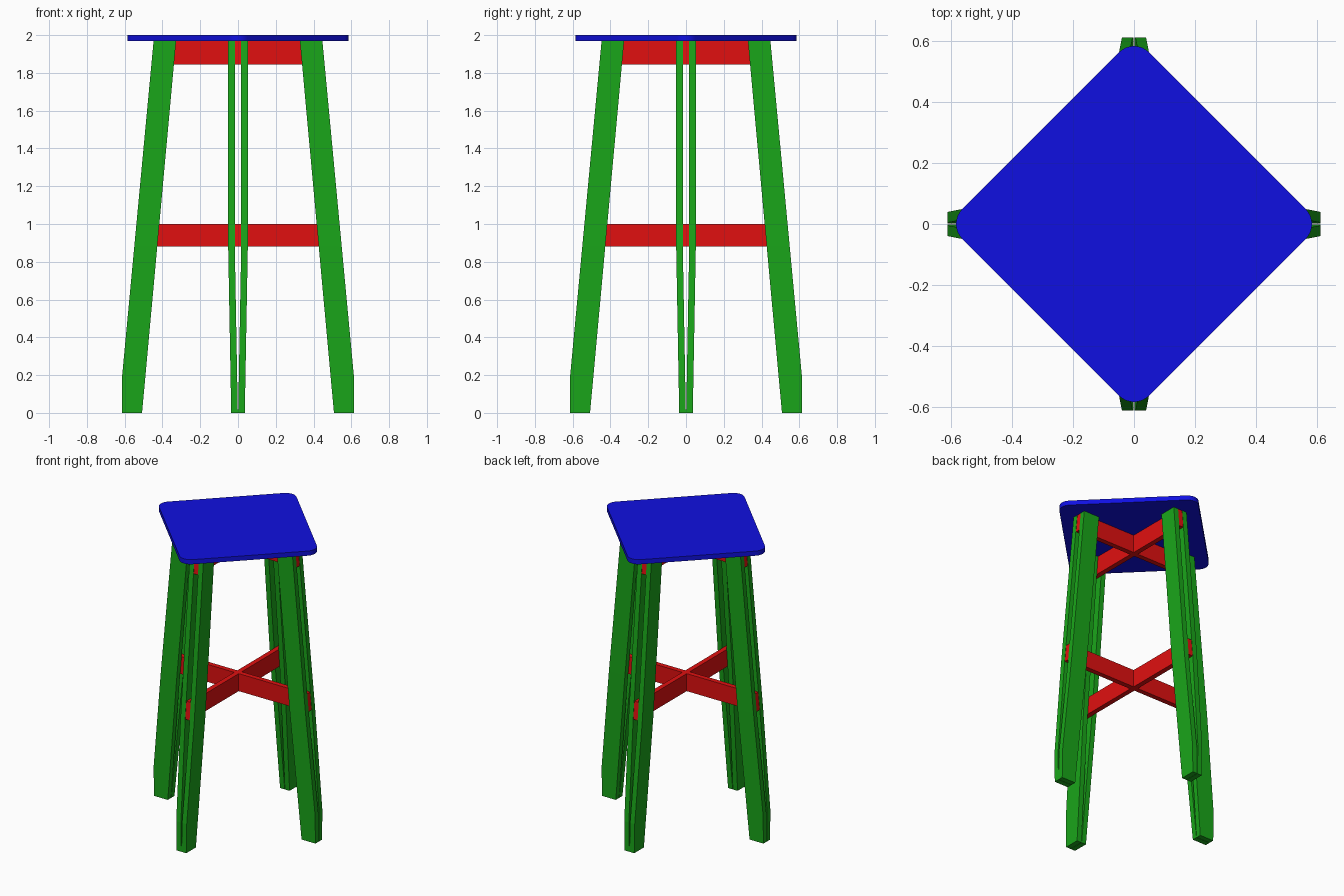
import bpy, bmesh
from math import cos, sin, pi, radians

if "Cube" in bpy.data.objects:
    bpy.data.objects.remove(bpy.data.objects["Cube"])

SEAT_Z = 1.968      # underside of the seat
GAP = 0.017         # half the rail thickness, also half the gap in a leg
PLANK = 0.035       # thickness of one leg plank


def material(name, rgb):
    m = bpy.data.materials.new(name)
    m.diffuse_color = (*rgb, 1)
    m.use_nodes = True
    m.node_tree.nodes["Principled BSDF"].inputs["Base Color"].default_value = m.diffuse_color
    return m


GREEN = material("green paint", (0.01, 0.38, 0.01))
RED = material("red paint", (0.75, 0.005, 0.005))
BLUE = material("blue paint", (0.005, 0.005, 0.75))


def loft(name, rings, mat):
    """Mesh skinned through rings of equal point count, capped at both ends."""
    bm = bmesh.new()
    loops = [[bm.verts.new(p) for p in ring] for ring in rings]
    n = len(loops[0])
    for a, b in zip(loops, loops[1:]):
        for i in range(n):
            j = (i + 1) % n
            bm.faces.new((a[i], a[j], b[j], b[i]))
    bm.faces.new(loops[0][::-1])
    bm.faces.new(loops[-1])
    bmesh.ops.recalc_face_normals(bm, faces=bm.faces)
    me = bpy.data.meshes.new(name)
    bm.to_mesh(me)
    bm.free()
    me.materials.append(mat)
    return me


def place(name, me, angle=0):
    ob = bpy.data.objects.new(name, me)
    ob.rotation_euler.z = radians(angle)
    bpy.context.collection.objects.link(ob)
    return ob


def inner(z):
    return 0.508 - 0.18 * z / SEAT_Z


def outer(z):
    return 0.613 - 0.166 * max(0, z - 0.2) / (SEAT_Z - 0.2)


# Legs: a pair of planks that close together towards the foot
rings = []
for z in (0, 0.2, 0.88, SEAT_Z):
    y = 0.001 + (GAP - 0.001) * min(1, z / 0.88)
    rings.append([(inner(z), y, z), (outer(z), y, z),
                  (outer(z), y + PLANK, z), (inner(z), y + PLANK, z)])
leg = loft("leg", rings, GREEN)
for name, angle in (("right_leg", 0), ("back_leg", 90), ("left_leg", 180), ("front_leg", 270)):
    ob = place(name, leg, angle)
    mirror = ob.modifiers.new("second plank", "MIRROR")
    mirror.use_axis = (False, True, False)


# Crossed rails, ends cut flush with the sloping legs
def rail(name, z0, z1, start):
    rings = []
    for z in (z0, z1):
        end = outer(z) - 0.002
        s = -end if start is None else start
        rings.append([(s, -GAP, z), (end, -GAP, z), (end, GAP, z), (s, GAP, z)])
    return loft(name, rings, RED)


for level, z0, z1 in (("lower", 0.88, 1.0), ("upper", 1.845, SEAT_Z)):
    place(level + "_side_rail", rail(level + "_side_rail", z0, z1, None))
    half = rail(level + "_half_rail", z0, z1, GAP)
    place(level + "_back_rail", half, 90)
    place(level + "_front_rail", half, 270)

# Seat: square board turned 45 degrees, rounded corners
R, C = 0.07, 0.364
outline = []
for k in range(4):
    a0 = k * pi / 2
    cx, cy = C * 2 ** 0.5 * cos(a0), C * 2 ** 0.5 * sin(a0)
    for i in range(9):
        a = a0 - pi / 4 + i * pi / 16
        outline.append((cx + R * cos(a), cy + R * sin(a)))
seat = place("seat", loft("seat", [[(x, y, z) for x, y in outline] for z in (SEAT_Z, 2.0)], BLUE))
bpy.context.view_layer.objects.active = seat
seat.select_set(True)
bpy.ops.object.shade_smooth_by_angle(angle=radians(30))
